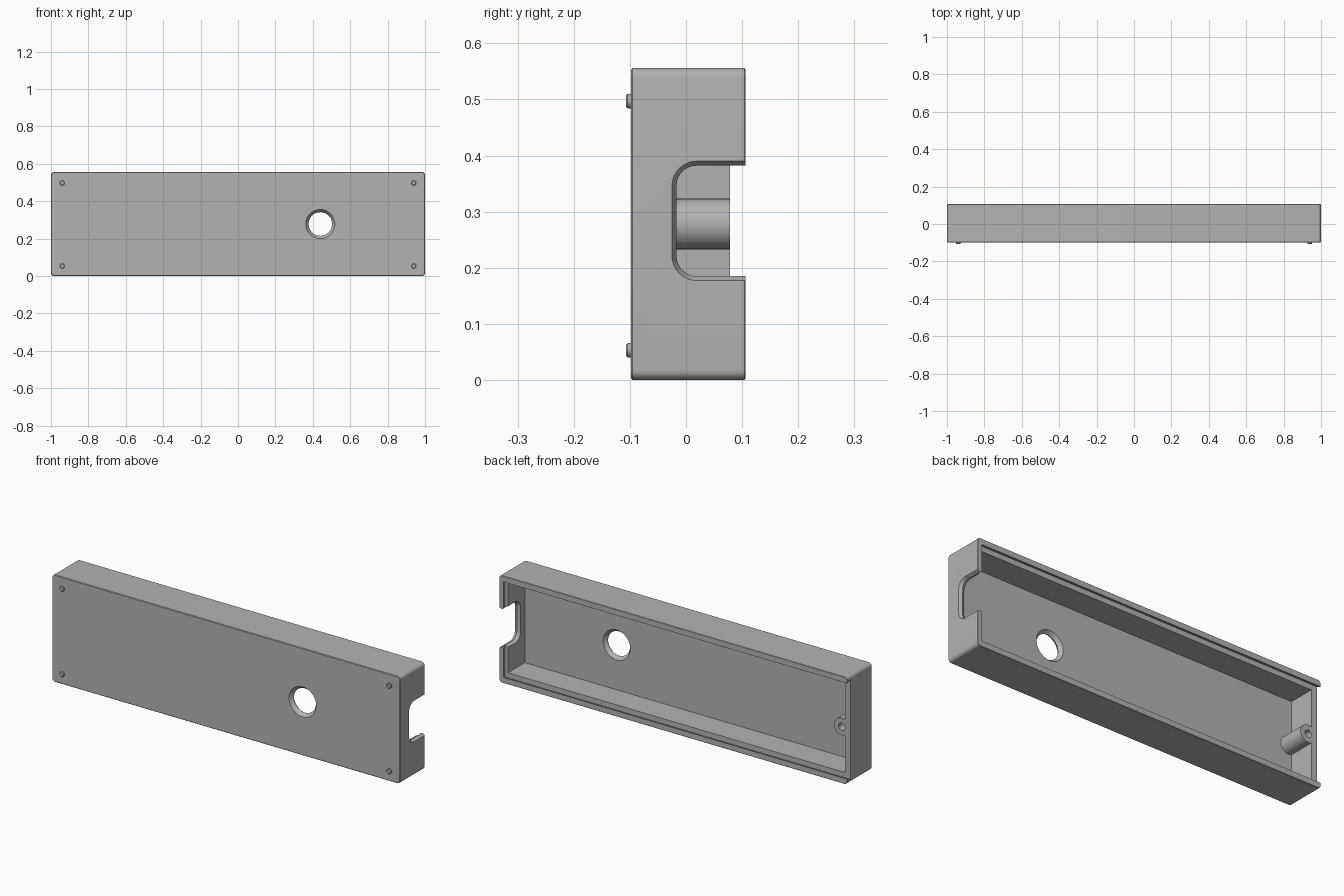
import bpy, bmesh, math
from mathutils import Vector

cube = bpy.data.objects.get("Cube")
if cube:
    bpy.data.objects.remove(cube, do_unlink=True)

grey = bpy.data.materials.new("light grey plastic")
grey.use_nodes = True
colour = (0.45, 0.45, 0.45, 1)
grey.diffuse_color = colour
grey.node_tree.nodes["Principled BSDF"].inputs["Base Color"].default_value = colour

MID = 0.278       # half height of the case
FRONT, BACK = -0.098, 0.106
FLOOR, LEDGE = -0.06, 0.078


def loft(name, rings):
    """Skin a row of equal point rings and cap both ends."""
    bm = bmesh.new()
    loops = [[bm.verts.new(p) for p in ring] for ring in rings]
    n = len(loops[0])
    for a, b in zip(loops, loops[1:]):
        for i in range(n):
            j = (i + 1) % n
            bm.faces.new((a[i], a[j], b[j], b[i]))
    bm.faces.new(loops[0])
    bm.faces.new(loops[-1])
    bmesh.ops.recalc_face_normals(bm, faces=bm.faces)
    mesh = bpy.data.meshes.new(name)
    bm.to_mesh(mesh)
    bm.free()
    mesh.materials.append(grey)
    obj = bpy.data.objects.new(name, mesh)
    bpy.context.collection.objects.link(obj)
    return obj


def rounded(u0, u1, v0, v1, r, seg=8):
    """Outline of a rounded rectangle in two axes."""
    pts = []
    corners = ((u1 - r, v1 - r), (u0 + r, v1 - r), (u0 + r, v0 + r), (u1 - r, v0 + r))
    for k, (u, v) in enumerate(corners):
        for i in range(seg + 1):
            a = math.pi / 2 * (k + i / seg)
            pts.append((u + r * math.cos(a), v + r * math.sin(a)))
    return pts


def rect(x0, x1, z0, z1, y):
    return [(x0, y, z0), (x1, y, z0), (x1, y, z1), (x0, y, z1)]


def turned(name, x, z, stations, n=48):
    """Round part along y from (y, radius) stations."""
    return loft(name, [[(x + r * math.cos(2 * math.pi * i / n), y,
                         z + r * math.sin(2 * math.pi * i / n)) for i in range(n)]
                       for y, r in stations])


def combine(target, tool, operation):
    mod = target.modifiers.new(operation, 'BOOLEAN')
    mod.operation, mod.solver, mod.object = operation, 'EXACT', tool
    bpy.ops.object.select_all(action='DESELECT')
    bpy.context.view_layer.objects.active = target
    target.select_set(True)
    bpy.ops.object.modifier_apply(modifier=mod.name)
    bpy.data.objects.remove(tool, do_unlink=True)


def smooth(obj):
    bpy.ops.object.select_all(action='DESELECT')
    bpy.context.view_layer.objects.active = obj
    obj.select_set(True)
    bpy.ops.object.shade_smooth_by_angle(angle=math.radians(30))


# Outer shell with rounded corners and softened rims
def shell_ring(y, inset):
    return [(x, y, z) for x, z in
            rounded(inset - 1, 1 - inset, inset, 2 * MID - inset, 0.018 - inset)]


case = loft("case", [shell_ring(FRONT, 0.003), shell_ring(FRONT + 0.003, 0),
                     shell_ring(BACK - 0.002, 0), shell_ring(BACK, 0.002)])

# Inner cavity
wall = 0.045
combine(case, loft("cavity", [rect(-0.968, 0.968, wall, 2 * MID - wall, y)
                              for y in (FLOOR, 0.3)]), 'DIFFERENCE')

# Screw boss against the right end wall
combine(case, turned("boss", -0.95, MID, [(FLOOR - 0.01, 0.045), (LEDGE, 0.045)]), 'UNION')
combine(case, turned("screw_hole", -0.95, MID, [(FLOOR, 0.019), (0.2, 0.019)]), 'DIFFERENCE')

# Dovetail lid slot, open at the right end
slot = loft("lid_slot", [rect(-1.2, 0.985, 0.018, 2 * MID - 0.018, LEDGE),
                         rect(-1.2, 0.975, 0.03, 2 * MID - 0.03, BACK),
                         rect(-1.2, 0.975, 0.03, 2 * MID - 0.03, 0.2)])
combine(case, slot, 'DIFFERENCE')


# Cable notch in the left end wall, chamfered on both sides
def notch_ring(x, grow):
    return [(x, y, z) for y, z in
            rounded(-0.017 - grow, 0.3, 0.185 - grow, 0.382 + grow, 0.036 + grow)]


combine(case, loft("notch", [notch_ring(1.01, 0.013), notch_ring(0.984, 0),
                             notch_ring(0.958, 0.013)]), 'DIFFERENCE')

# Round opening in the front, chamfered on both sides
middle, half = (FRONT + FLOOR) / 2, (FLOOR - FRONT) / 2
flare = 0.063 + 0.015 * 1.2
combine(case, turned("opening", 0.44, MID, [(middle - 1.2 * half, flare), (middle, 0.063),
                                            (middle + 1.2 * half, flare)]), 'DIFFERENCE')
smooth(case)

# Four locating pegs on the front
for side, x in (("left", 0.94), ("right", -0.94)):
    for level, z in (("lower", 0.053), ("upper", 0.497)):
        peg = turned(f"{level}_{side}_peg", x, z,
                     [(FRONT + 0.01, 0.013), (-0.104, 0.013), (-0.107, 0.010)], 24)
        smooth(peg)
